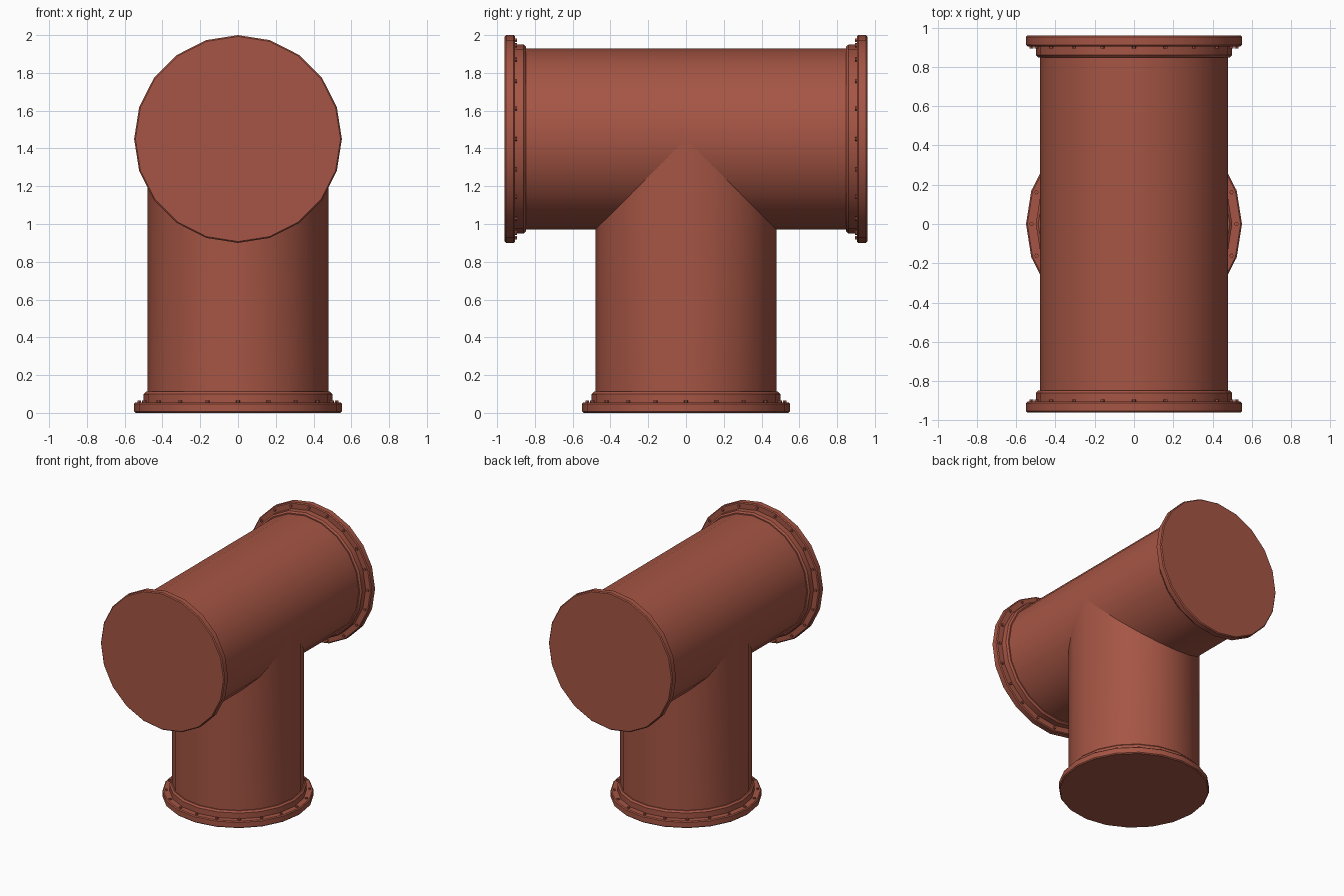
import bpy, bmesh, math
from mathutils import Matrix, Vector

SIDES = 20
PIPE_R = 0.479
AXIS_Z = 1.45
HALF_LEN = 0.96

cube = bpy.data.objects.get("Cube")
if cube:
    bpy.data.objects.remove(cube, do_unlink=True)

paint = bpy.data.materials.new("rust_red")
paint.use_nodes = True
colour = (0.376, 0.091, 0.058, 1)
paint.diffuse_color = colour
paint.node_tree.nodes["Principled BSDF"].inputs["Base Color"].default_value = colour


def finish(name, bm, place):
    """Turn a bmesh into a placed, painted object with sharp edges kept."""
    bmesh.ops.recalc_face_normals(bm, faces=bm.faces)
    mesh = bpy.data.meshes.new(name)
    bm.to_mesh(mesh)
    bm.free()
    mesh.materials.append(paint)
    obj = bpy.data.objects.new(name, mesh)
    bpy.context.collection.objects.link(obj)
    obj.matrix_world = place
    bpy.ops.object.select_all(action='DESELECT')
    obj.select_set(True)
    bpy.context.view_layer.objects.active = obj
    bpy.ops.object.shade_smooth_by_angle(angle=math.radians(30))
    return obj


def lathe(profile):
    """Spin (radius, height) points round z and close both ends."""
    bm = bmesh.new()
    rings = []
    for r, z in profile:
        rings.append([bm.verts.new((r * math.cos(i * math.tau / SIDES),
                                    r * math.sin(i * math.tau / SIDES), z))
                      for i in range(SIDES)])
    for low, high in zip(rings, rings[1:]):
        for i in range(SIDES):
            j = (i + 1) % SIDES
            bm.faces.new((low[i], low[j], high[j], high[i]))
    bm.faces.new(rings[0][::-1])
    bm.faces.new(rings[-1])
    return bm


def end_fitting(name, place):
    """Blind flange with a stepped collar and a ring of small bolts."""
    profile = [(0.543, 0), (0.55, 0.007), (0.55, 0.048), (0.543, 0.055),
               (0.5, 0.055), (0.5, 0.1), (0.488, 0.112), (PIPE_R - 0.01, 0.112)]
    finish(name + "_flange", lathe(profile), place)
    bm = bmesh.new()
    for i in range(SIDES):
        turn = Matrix.Rotation(i * math.tau / SIDES, 4, 'Z')
        bmesh.ops.create_cone(bm, cap_ends=True, segments=6, radius1=0.011,
                              radius2=0.011, depth=0.02,
                              matrix=turn @ Matrix.Translation((0.522, 0, 0.055)))
    finish(name + "_bolts", bm, place)


# Main pipe, running front to back
along_y = Matrix.Translation((0, 0, AXIS_Z)) @ Matrix.Rotation(math.pi / 2, 4, 'X')
reach = HALF_LEN - 0.03
finish("main_pipe", lathe([(PIPE_R, -reach), (PIPE_R, reach)]), along_y)

# Branch pipe, its top mitred to meet the main pipe
branch = lathe([(PIPE_R, 0.03), (PIPE_R, AXIS_Z)])
bmesh.ops.delete(branch, geom=[f for f in branch.faces if len(f.verts) > 4
                               and f.calc_center_median().z > 1], context='FACES_ONLY')
for v in branch.verts:
    if v.co.z > 1:
        v.co.z = AXIS_Z - abs(v.co.y)
finish("branch_pipe", branch, Matrix.Identity(4))

# The three flanged ends
end_fitting("bottom", Matrix.Identity(4))
for name, side in (("front", -1), ("back", 1)):
    end_fitting(name, Matrix.Translation((0, side * HALF_LEN, AXIS_Z))
                @ Matrix.Rotation(side * math.pi / 2, 4, 'X'))
